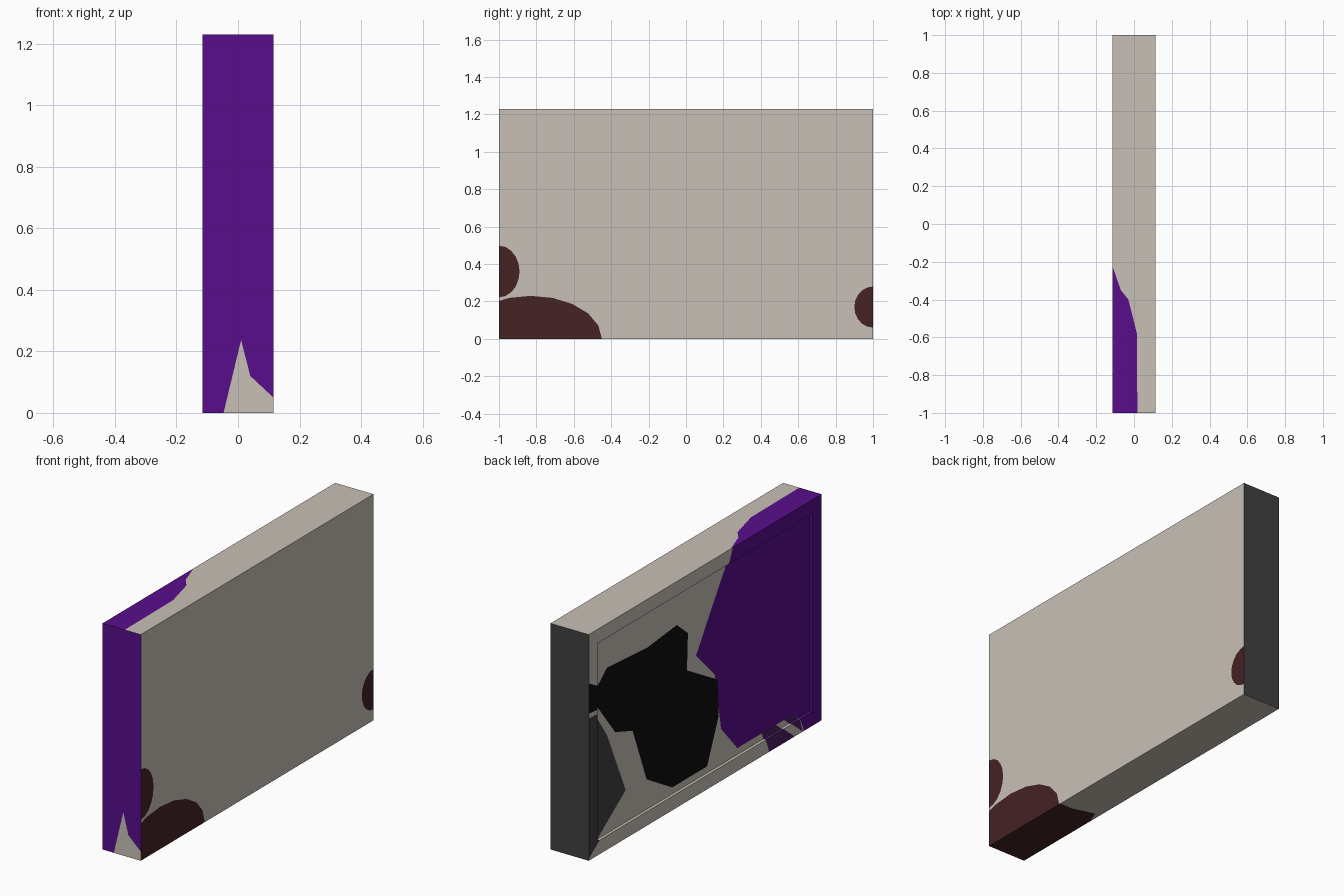
import bpy, bmesh, math
from mathutils import Vector

if "Cube" in bpy.data.objects:
    bpy.data.objects.remove(bpy.data.objects["Cube"])

# Flat colours (linear)
COLOURS = {
    "beige": (0.584, 0.527, 0.468),
    "purple": (0.098, 0.004, 0.262),
    "dark_red": (0.061, 0.016, 0.018),
    "dark_grey": (0.053, 0.053, 0.053),
    "black": (0.004, 0.004, 0.004),
    "plum": (0.07, 0.013, 0.125),
}
NAMES = list(COLOURS)
W, H, RIM, DEPTH = 0.115, 1.23, 0.108, 0.016
AXES = {"left": (1, 2), "right": (1, 2), "front": (0, 2), "back": (0, 2),
        "top": (0, 1), "bottom": (0, 1)}
SIDES = list(AXES)
BASE = {"front": "purple", "back": "dark_grey"}
patches = []


def patch(side, colour, *outline):
    patches.append((SIDES.index(side), colour, list(outline)))


def oval(side, colour, cx, cy, rx, ry, n=20):
    turn = [2 * math.pi * i / n for i in range(n)]
    patch(side, colour, *[(cx + rx * math.cos(t), cy + ry * math.sin(t)) for t in turn])


def edges(outline):
    return list(zip(outline, outline[1:] + outline[:1]))


def inside(p, outline):
    """Even-odd test for a point in an outline."""
    hit = False
    for (x1, y1), (x2, y2) in edges(outline):
        if (y1 > p[1]) != (y2 > p[1]) and p[0] < x1 + (p[1] - y1) * (x2 - x1) / (y2 - y1):
            hit = not hit
    return hit


# Purple, black and grey shapes on the picture side
LOW = RIM + 0.004
patch("left", "purple", (-.24, H), (-.19, 1.125), (.056, .75), (-.107, .585), (-.16, .27),
      (-.3, LOW), (-.8, LOW), (-.85, 0), (-1, 0), (-1, H))
patch("left", "black", (1, .964), (.9, .91), (.82, .977), (.476, .954), (.22, .98),
      (.125, .9), (.133, .7), (-.13, .55), (-.14, .35), (-.04, LOW), (.26, LOW),
      (.48, .24), (.6, .55), (.75, .6), (.9, .79), (1, .8))
patch("left", "dark_grey", (1, .773), (.93, .77), (.82, .61), (.66, .25), (1, .01))
patch("left", "plum", (-.51, LOW), (-.55, 0), (-.77, 0), (-.63, LOW))
patch("left", "plum", (-.7, LOW), (-.84, 0), (-.8, LOW))

# Dark red stains on the plain side and underneath
oval("right", "dark_red", -1, .36, .11, .138)
oval("right", "dark_red", -.83, 0, .38, .23)
oval("right", "dark_red", 1, .17, .1, .11)
patch("bottom", "dark_red", (W, -.44), (.04, -.44), (-.085, -.405), (-W, -.48), (-W, -1), (W, -1))

# Beige tongue on the front edge and purple along the top edge
patch("front", "beige", (-.047, 0), (.01, .237), (.04, .12), (W, .05), (W, 0))
patch("top", "purple", (-W, -.22), (-.07, -.35), (-.03, -.4), (.015, -.58), (.018, -1), (-W, -1))

# Box standing on the ground
bm = bmesh.new()
side = bm.faces.layers.int.new("side")
bmesh.ops.create_cube(bm, size=1)
for v in bm.verts:
    v.co = Vector((v.co.x * 2 * W, v.co.y * 2, (v.co.z + 0.5) * H))
bm.normal_update()
for f in bm.faces:
    n = f.normal
    f[side] = SIDES.index("left" if n.x < -.5 else "right" if n.x > .5 else
                          "front" if n.y < -.5 else "back" if n.y > .5 else
                          "top" if n.z > .5 else "bottom")

# Raised rim around the sunken picture panel on the left side (index 0)
panel = next(f for f in bm.faces if f[side] == 0)
bmesh.ops.inset_region(bm, faces=[panel], thickness=RIM, depth=0)
panel = bmesh.ops.extrude_discrete_faces(bm, faces=[panel])["faces"][0]
bmesh.ops.translate(bm, verts=panel.verts[:], vec=(DEPTH, 0, 0))
for f in bm.faces:
    if f.calc_center_median().x < -W / 2:
        f[side] = 0

# Cut each side along the outlines of its patches
for s, _, outline in patches:
    u, v = AXES[SIDES[s]]
    for a, b in edges(outline):
        co, no = Vector((0, 0, 0)), Vector((0, 0, 0))
        co[u], co[v] = a
        no[u], no[v] = b[1] - a[1], a[0] - b[0]
        faces = [f for f in bm.faces if f[side] == s]
        geom = list({e for f in faces for e in f.edges}) + faces
        geom += list({p for f in faces for p in f.verts})
        bmesh.ops.bisect_plane(bm, geom=geom, dist=1e-5, plane_co=co, plane_no=no.normalized())

# Colour the pieces by the patch that holds their centre
for f in bm.faces:
    name = BASE.get(SIDES[f[side]], "beige")
    u, v = AXES[SIDES[f[side]]]
    c = f.calc_center_median()
    for s, colour, outline in patches:
        if s == f[side] and inside((c[u], c[v]), outline):
            name = colour
    f.material_index = NAMES.index(name)

mesh = bpy.data.meshes.new("picture_frame")
bm.to_mesh(mesh)
bm.free()
for name, rgb in COLOURS.items():
    mat = bpy.data.materials.new(name)
    mat.diffuse_color = (*rgb, 1)
    mat.use_nodes = True
    mat.node_tree.nodes["Principled BSDF"].inputs["Base Color"].default_value = mat.diffuse_color
    mesh.materials.append(mat)
bpy.context.collection.objects.link(bpy.data.objects.new("picture_frame", mesh))
